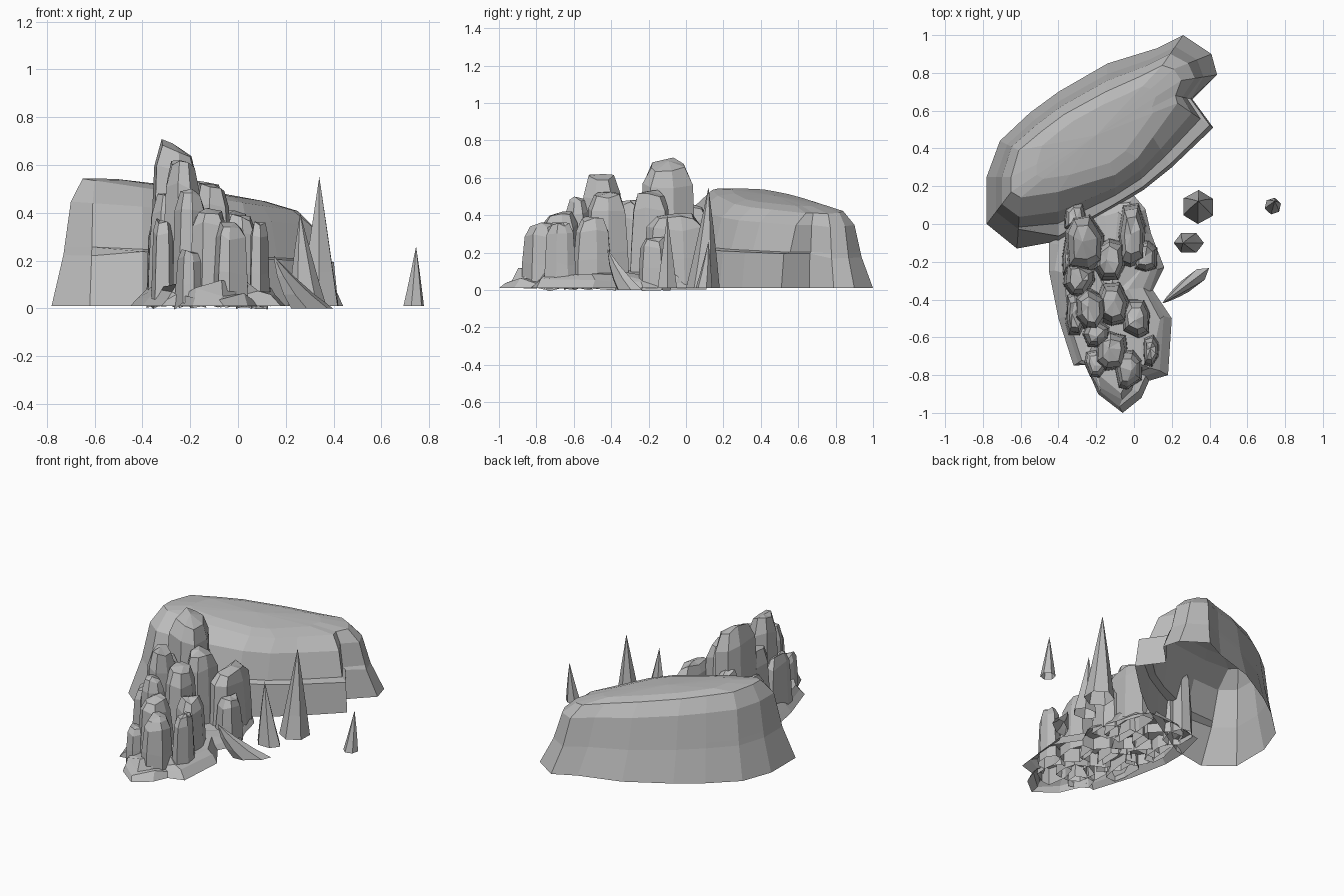
import bpy
import bmesh
import math
import random
from mathutils import Vector

old_cube = bpy.data.objects.get("Cube")
if old_cube:
    bpy.data.objects.remove(old_cube, do_unlink=True)

random.seed(4)

stone = bpy.data.materials.new("stone_grey")
stone.use_nodes = True
stone_colour = (0.5, 0.5, 0.5, 1)
stone.diffuse_color = stone_colour
stone.node_tree.nodes["Principled BSDF"].inputs["Base Color"].default_value = stone_colour


def loft(name, rings, peak):
    """Join closed rings of points with faces, and close the top with a fan to the peak."""
    mesh = bpy.data.meshes.new(name)
    bm = bmesh.new()
    rows = [[bm.verts.new(point) for point in ring] for ring in rings]
    tip = bm.verts.new(peak)
    count = len(rows[0])
    for lower, upper in zip(rows, rows[1:]):
        for i in range(count):
            j = (i + 1) % count
            bm.faces.new((lower[i], lower[j], upper[j], upper[i]))
    for i in range(count):
        bm.faces.new((rows[-1][i], rows[-1][(i + 1) % count], tip))
    bmesh.ops.recalc_face_normals(bm, faces=bm.faces)
    bm.to_mesh(mesh)
    bm.free()
    mesh.materials.append(stone)
    obj = bpy.data.objects.new(name, mesh)
    bpy.context.collection.objects.link(obj)
    return obj


def jitter(amount):
    return random.uniform(-amount, amount)


# Long mesa: foot outline and matching rim outline, clockwise from the front corner
foot = [(-.62, -.13), (-.78, 0), (-.78, .25), (-.71, .44), (-.55, .59), (-.4, .7),
        (-.14, .85), (.12, .93), (.26, 1), (.41, .9), (.44, .79), (.31, .66),
        (.42, .51), (.2, .3), (.05, .18), (-.1, .09), (-.4, -.09)]
rim = [(-.6, .14), (-.65, .17), (-.65, .25), (-.61, .39), (-.49, .49), (-.37, .58),
       (-.15, .7), (.03, .78), (.15, .84), (.21, .82), (.25, .76), (.22, .68),
       (.23, .64), (.1, .46), (.02, .35), (-.1, .26), (-.4, .17)]
plain_wall = [(0, 0), (.38, .4), (.42, .47), (.62, .82), (1, 1)]
ledge_wall = [(0, 0), (.1, .46), (.36, .48), (.6, .84), (1, 1)]


def mesa_height(x):
    return .445 - .15 * x


mesa_rings = []
for level in range(len(plain_wall)):
    ring = []
    for i, (low, high) in enumerate(zip(foot, rim)):
        inset, rise = (ledge_wall if i > 10 else plain_wall)[level]
        spot = Vector(low).lerp(Vector(high), inset)
        ring.append((spot.x, spot.y, .01 + rise * (mesa_height(high[0]) - .01)))
    mesa_rings.append(ring)
# gently crowned top
crown = Vector((-.2, .47))
inner = [Vector(point).lerp(crown, .3) for point in rim]
mesa_rings.append([(p.x, p.y, mesa_height(p.x) + .02) for p in inner])
loft("mesa", mesa_rings, (crown.x, crown.y, mesa_height(crown.x) + .03))

# Rubble skirt under the rock cluster
skirt = [(-.45, -.1), (-.45, -.25), (-.4, -.5), (-.32, -.75), (-.26, -.74), (-.19, -.9),
         (-.06, -1), (.04, -.92), (.08, -.83), (.18, -.8), (.2, -.5), (.1, -.35),
         (.16, -.23), (.09, -.05), (.06, .08), (0, .15), (-.2, .14), (-.4, .1)]
skirt_rings = []
for inset, height in ((0, .01), (.12, .05), (.25, .07), (.45, .1)):
    ring = []
    for x, y in skirt:
        spot = Vector((x, y)).lerp(Vector((-.13, max(-.72, min(y, -.05)))), inset)
        wobble = .3 * height if inset else 0
        ring.append((spot.x + jitter(wobble), spot.y + jitter(wobble), height + jitter(wobble)))
    skirt_rings.append(ring)
loft("rubble_skirt", skirt_rings, (-.13, -.4, .1))


# Faceted boulders: tapering uneven columns with chamfered, sloping tops
def boulder(name, x, y, half_width, half_depth, height, slope=-.15, sides=7):
    turn = jitter(math.pi)
    angles = [turn + math.tau * (i + jitter(.22)) / sides for i in range(sides)]
    rings = []
    for level, scale in ((.03, 1.1), (.4, 1.02), (.82, .9), (.97, .62)):
        ring = []
        for angle in angles:
            # squared-off section
            c, s = math.cos(angle), math.sin(angle)
            reach = scale / max(abs(c), abs(s)) ** .6 + jitter(.05)
            dx, dy = half_width * reach * c, half_depth * reach * s
            ring.append((x + dx, y + dy, level * height + slope * level * dx + jitter(.015)))
        rings.append(ring)
    return loft(name, rings, (x + jitter(.02), y + jitter(.02), height))


boulders = {
    "summit_rock": (-.26, -.1, .1, .15, .69, -.45),
    "middle_peak": (-.23, -.45, .08, .11, .62),
    "middle_shoulder": (-.11, -.42, .08, .11, .52),
    "summit_front_block": (-.29, -.29, .08, .09, .48),
    "summit_side_block": (-.13, -.19, .08, .11, .53),
    "back_slab": (-.01, -.06, .07, .16, .41),
    "low_side_slab": (.06, -.17, .06, .08, .28),
    "middle_low_block": (.01, -.5, .07, .1, .39),
    "front_side_slab": (.09, -.67, .04, .08, .36),
    "front_rock": (-.03, -.77, .07, .1, .36),
    "front_shoulder": (-.12, -.67, .08, .1, .42),
    "front_upper_block": (-.2, -.58, .07, .07, .5),
    "outer_slab": (-.31, -.48, .05, .11, .37),
    "outer_back_slab": (-.34, -.17, .04, .11, .36),
    "back_block": (-.31, .03, .06, .09, .46),
    "front_corner_rock": (-.2, -.74, .06, .07, .24),
}
for name, shape in boulders.items():
    boulder(name, *shape)


# Curved spikes: six-sided horns bending from a foot to a tip
def spike(name, base, tip, half_width, half_depth, turn=0, sides=6):
    base, tip = Vector(base), Vector(tip)
    # rise from the foot first, then lean to the tip
    bend = Vector((base.x * .4 + tip.x * .6, base.y * .4 + tip.y * .6, tip.z * .42))
    rings = []
    for t, scale in ((0, 1), (.3, .74), (.65, .4), (.9, .12)):
        centre = base.lerp(bend, t).lerp(bend.lerp(tip, t), t)
        ring = []
        for i in range(sides):
            angle = math.tau * i / sides
            u = half_width * scale * math.cos(angle)
            v = half_depth * scale * math.sin(angle)
            ring.append(centre + Vector((u * math.cos(turn) - v * math.sin(turn),
                                         u * math.sin(turn) + v * math.cos(turn), 0)))
        rings.append(ring)
    return loft(name, rings, tip)


spike("tall_spike", (.34, .09, .01), (.34, .12, .55), .09, .09, .5)
spike("medium_spike", (.29, -.1, .01), (.26, -.1, .4), .08, .06)
spike("leaning_spike", (.31, -.3, 0), (.15, -.42, .22), .11, .04, .65)
spike("lone_spike", (.735, .095, .01), (.745, .12, .26), .045, .045, .3)
